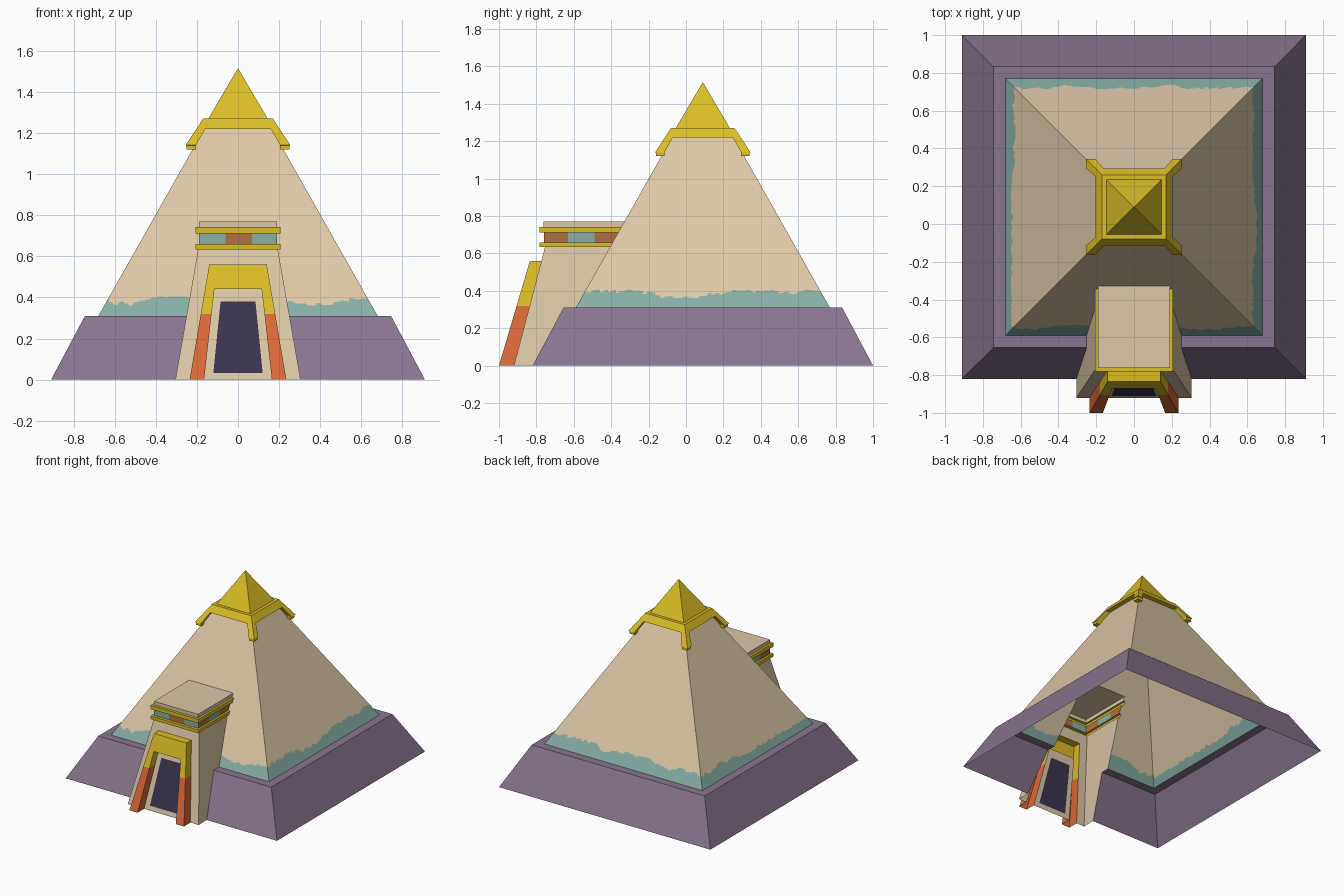
import bpy, bmesh, random

if "Cube" in bpy.data.objects:
    bpy.data.objects.remove(bpy.data.objects["Cube"])

random.seed(4)
CY = 0.09                       # pyramid centre in y
PURPLE, TAN, TEAL, GOLD, ORANGE, BROWN, DARK = range(7)


def lin(c):
    return tuple(((v / 255 + 0.055) / 1.055) ** 2.4 for v in c) + (1,)


PALETTE = [("purple stone", (136, 117, 142)), ("sandstone", (221, 200, 167)),
           ("teal paint", (135, 175, 166)), ("gold", (219, 190, 38)),
           ("orange paint", (220, 105, 56)), ("brown paint", (176, 112, 66)),
           ("dark door", (60, 53, 78))]
MATS = []
for n, c in PALETTE:
    m = bpy.data.materials.new(n)
    m.diffuse_color = lin(c)
    m.use_nodes = True
    m.node_tree.nodes["Principled BSDF"].inputs["Base Color"].default_value = m.diffuse_color
    MATS.append(m)


def finish(name, bm):
    bmesh.ops.remove_doubles(bm, verts=bm.verts, dist=1e-5)
    bmesh.ops.recalc_face_normals(bm, faces=bm.faces)
    me = bpy.data.meshes.new(name)
    bm.to_mesh(me)
    bm.free()
    for m in MATS:
        me.materials.append(m)
    ob = bpy.data.objects.new(name, me)
    bpy.context.collection.objects.link(ob)
    return ob


def loft(levels, mat):
    """Closed solid through rectangles (z, x0, x1, y0, y1)."""
    bm = bmesh.new()
    rings = [[bm.verts.new(p) for p in ((a, c, z), (b, c, z), (b, d, z), (a, d, z))]
             for z, a, b, c, d in levels]
    for lo, hi in zip(rings, rings[1:]):
        for i in range(4):
            j = (i + 1) % 4
            bm.faces.new((lo[i], lo[j], hi[j], hi[i]))
    bm.faces.new(rings[0][::-1])
    bm.faces.new(rings[-1])
    for f in bm.faces:
        f.material_index = mat
    return bm


def square(z, h):
    return (z, -h, h, CY - h, CY + h)


parts = []
base = finish("base", loft([square(0, 0.91), square(0.31, 0.745)], PURPLE))

# Pyramid body: each side split into a teal splash and sandstone above it
bm = bmesh.new()
half = lambda z: 0.566 * (1.511 - z)


def on_side(s, t, z, h=None):
    h = half(z) if h is None else h
    x, y = t * h, -h
    for _ in range(s):
        x, y = -y, x
    return bm.verts.new((x, y + CY, z))


for s in range(4):
    heights, z = [(-1, 0.39)], 0.385
    t = -1 + 0.03
    while t < 0.97:
        z = min(0.405, max(0.362, z + random.uniform(-0.016, 0.016)))
        heights += [(t, z), (t + 0.022, z + random.uniform(-0.004, 0.004))]
        t += random.uniform(0.028, 0.05)
    heights.append((1, 0.39))
    low = [on_side(s, -1, 0.25, half(0.31)), on_side(s, 1, 0.25, half(0.31))]
    foot = [on_side(s, -1, 0.31), on_side(s, 1, 0.31)]
    jag = [on_side(s, *p) for p in heights]
    top = [on_side(s, -1, 1.25), on_side(s, 1, 1.25)]
    bm.faces.new((low[0], low[1], foot[1], foot[0])).material_index = TEAL
    bm.faces.new(foot + jag[::-1]).material_index = TEAL
    bm.faces.new(jag + top[::-1]).material_index = TAN
for z, h in ((0.25, half(0.31)), (1.25, half(1.25))):
    bm.faces.new([on_side(s, -1, z, h) for s in range(4)]).material_index = TAN
parts.append(finish("body", bm))

# Gold cap, collar and four corner claws
parts.append(finish("collar", loft([square(1.22, 0.203), square(1.27, 0.17)], GOLD)))
bm = loft([square(1.26, 0.147), square(1.27, 0.145), square(1.515, 0.0005)], GOLD)
parts.append(finish("cap", bm))
for sx in (-1, 1):
    for sy in (-1, 1):
        lv = []
        for z, a, b in ((1.12, 0.205, 0.25), (1.14, 0.205, 0.25),
                        (1.141, 0.205, 0.255), (1.22, 0.16, 0.203)):
            lv.append((z, *sorted((sx * a, sx * b)),
                       *sorted((CY + sy * a, CY + sy * b))))
        parts.append(finish("claw", loft(lv, GOLD)))

# Gatehouse with the door cut into its sloping front wall
BACK = -0.1
wall = lambda z: -0.92 + 0.262 * z
bm = loft([(0, -0.305, 0.305, wall(0), BACK), (0.64, -0.193, 0.193, wall(0.64), BACK)], TAN)
front = min(bm.faces, key=lambda f: f.calc_center_median().y)
outer = list(front.verts)
bm.faces.remove(front)
door = []
for v in outer:
    z, h = (0.38, 0.085) if v.co.z > 0.3 else (0.033, 0.12)
    door.append(bm.verts.new((h if v.co.x > 0 else -h, wall(z), z)))
for i in range(4):
    j = (i + 1) % 4
    bm.faces.new((outer[i], outer[j], door[j], door[i])).material_index = TAN
bm.faces.new(door).material_index = DARK
parts.append(finish("gatehouse", bm))

# Painted frieze, coloured by position
bm = loft([(0.645, -0.19, 0.19, -0.76, BACK), (0.73, -0.19, 0.19, -0.76, BACK)], TEAL)
for co, no in (((-0.062, 0, 0), (1, 0, 0)), ((0.068, 0, 0), (1, 0, 0)),
               ((0, -0.63, 0), (0, 1, 0)), ((0, -0.49, 0), (0, 1, 0))):
    bmesh.ops.bisect_plane(bm, geom=bm.verts[:] + bm.edges[:] + bm.faces[:],
                           plane_co=co, plane_no=no)
for f in bm.faces:
    c = f.calc_center_median()
    if c.y < -0.755:
        brown = abs(c.x) < 0.065
    else:
        brown = not -0.63 < c.y < -0.49
    f.material_index = BROWN if brown else TEAL
parts.append(finish("frieze", bm))

# Gold bands and roof slab
for n, z0, z1, w, y, m in (("band", 0.634, 0.659, 0.206, -0.782, GOLD),
                           ("band", 0.712, 0.742, 0.206, -0.782, GOLD),
                           ("roof", 0.735, 0.77, 0.19, -0.762, TAN)):
    parts.append(finish(n, loft([(z0, -w, w, y, BACK), (z1, -w, w, y, BACK)], m)))

# Leaning door frame: orange feet, gold above
bm = bmesh.new()
prof = [((0.235, 0), (0.165, 0)), ((0.181, 0.32), (0.129, 0.32)), ((0.14, 0.56), (0.115, 0.44))]
path = prof + [((-a[0], a[1]), (-b[0], b[1])) for a, b in prof[::-1]]
rings = []
for (xo, zo), (xi, zi) in path:
    rings.append([bm.verts.new(p) for p in (
        (xo, -1 + 0.295 * zo, zo), (xi, -1 + 0.295 * zi, zi),
        (xi, wall(zi) + 0.02, zi), (xo, wall(zo) + 0.02, zo))])
for k in range(5):
    for i in range(4):
        j = (i + 1) % 4
        f = bm.faces.new((rings[k][i], rings[k][j], rings[k + 1][j], rings[k + 1][i]))
        f.material_index = ORANGE if k in (0, 4) else GOLD
for r in (rings[0], rings[-1]):
    bm.faces.new(r).material_index = ORANGE
parts.append(finish("door_frame", bm))

# Fuse everything into one hollow shell
bpy.context.view_layer.objects.active = base
for p in parts:
    mod = base.modifiers.new("fuse", 'BOOLEAN')
    mod.operation = 'UNION'
    mod.solver = 'EXACT'
    mod.object = p
    bpy.ops.object.modifier_apply(modifier=mod.name)
    bpy.data.objects.remove(p)

# Open the underside
bm = bmesh.new()
bm.from_mesh(base.data)
under = [f for f in bm.faces if all(v.co.z < 0.001 for v in f.verts)]
bmesh.ops.delete(bm, geom=under, context='FACES')
bm.to_mesh(base.data)
bm.free()

# Split the shell into one named part per colour
bpy.ops.object.select_all(action='DESELECT')
base.select_set(True)
bpy.ops.object.mode_set(mode='EDIT')
bpy.ops.mesh.select_all(action='SELECT')
bpy.ops.mesh.separate(type='MATERIAL')
bpy.ops.object.mode_set(mode='OBJECT')
NAMES = ["base", "stone_walls", "teal_paint", "gold_trim", "frame_feet", "frieze_panels", "door"]
for ob in [o for o in bpy.data.objects if o.type == 'MESH' and len(o.data.polygons)]:
    mat = ob.material_slots[ob.data.polygons[0].material_index].material
    ob.data.materials.clear()
    ob.data.materials.append(mat)
    for p in ob.data.polygons:
        p.material_index = 0
    ob.name = NAMES[MATS.index(mat)]
